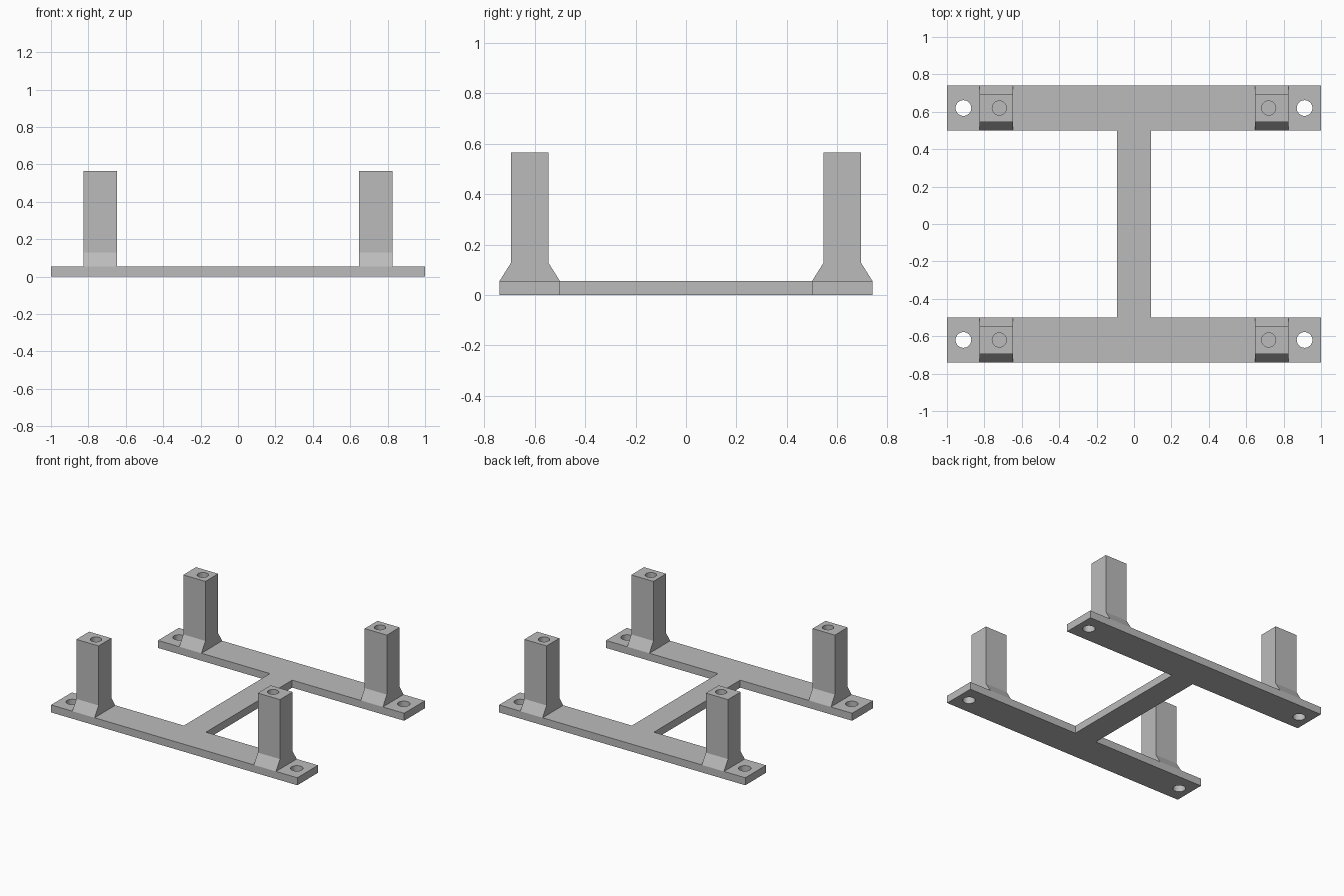
import bpy
import bmesh
from mathutils import Matrix, Vector

if "Cube" in bpy.data.objects:
    bpy.data.objects.remove(bpy.data.objects["Cube"])

PLATE = 0.055      # plate thickness
TOP = 0.565        # post height
Y_MID = 0.62       # centre line of each cross bar

grey = bpy.data.materials.new("grey plastic")
grey.diffuse_color = (0.5, 0.5, 0.5, 1)
grey.use_nodes = True
grey.node_tree.nodes["Principled BSDF"].inputs["Base Color"].default_value = grey.diffuse_color


def prism(name, outline, direction):
    """Extrude a closed 3D outline along a direction into a solid."""
    bm = bmesh.new()
    face = bm.faces.new([bm.verts.new(p) for p in outline])
    ext = bmesh.ops.extrude_face_region(bm, geom=[face])
    verts = [g for g in ext["geom"] if isinstance(g, bmesh.types.BMVert)]
    bmesh.ops.translate(bm, verts=verts, vec=Vector(direction))
    bmesh.ops.recalc_face_normals(bm, faces=bm.faces)
    mesh = bpy.data.meshes.new(name)
    bm.to_mesh(mesh)
    bm.free()
    mesh.materials.append(grey)
    obj = bpy.data.objects.new(name, mesh)
    bpy.context.collection.objects.link(obj)
    return obj


def drill(obj, name, holes, radius, z0, z1):
    """Cut vertical round holes with one hidden cutter."""
    bm = bmesh.new()
    for x, y in holes:
        bmesh.ops.create_cone(bm, cap_ends=True, segments=32, radius1=radius,
                              radius2=radius, depth=z1 - z0,
                              matrix=Matrix.Translation((x, y, (z0 + z1) / 2)))
    mesh = bpy.data.meshes.new(name)
    bm.to_mesh(mesh)
    bm.free()
    mesh.materials.append(grey)
    cutter = bpy.data.objects.new(name, mesh)
    bpy.context.collection.objects.link(cutter)
    cutter.hide_render = True
    cutter.hide_viewport = True
    mod = obj.modifiers.new("holes", "BOOLEAN")
    mod.operation = "DIFFERENCE"
    mod.solver = "EXACT"
    mod.object = cutter


# H-shaped base plate: two cross bars joined by a spine
quarter = [(0.09, 0.5), (1, 0.5), (1, 0.74)]
h_outline = (quarter + [(-x, y) for x, y in reversed(quarter)]
             + [(-x, -y) for x, y in quarter]
             + [(x, -y) for x, y in reversed(quarter)])
base = prism("base_plate", [(x, y, 0) for x, y in h_outline], (0, 0, PLATE))
drill(base, "mounting_hole_cutter",
      [(sx * 0.912, sy * Y_MID) for sx in (-1, 1) for sy in (-1, 1)],
      0.042, -0.05, PLATE + 0.05)

# Four posts with flared feet and a blind screw hole in the top
half = [(0.12, PLATE), (0.074, 0.128), (0.074, TOP)]
section = half + [(-y, z) for y, z in reversed(half)]
for sx, side in ((-1, "left"), (1, "right")):
    for sy, end in ((-1, "front"), (1, "back")):
        post = prism(f"{end}_{side}_post",
                     [(sx * 0.737 - 0.09, sy * Y_MID + y, z) for y, z in section],
                     (0.18, 0, 0))
        drill(post, f"{end}_{side}_screw_hole_cutter",
              [(sx * 0.72, sy * Y_MID)], 0.038, TOP - 0.25, TOP + 0.05)
